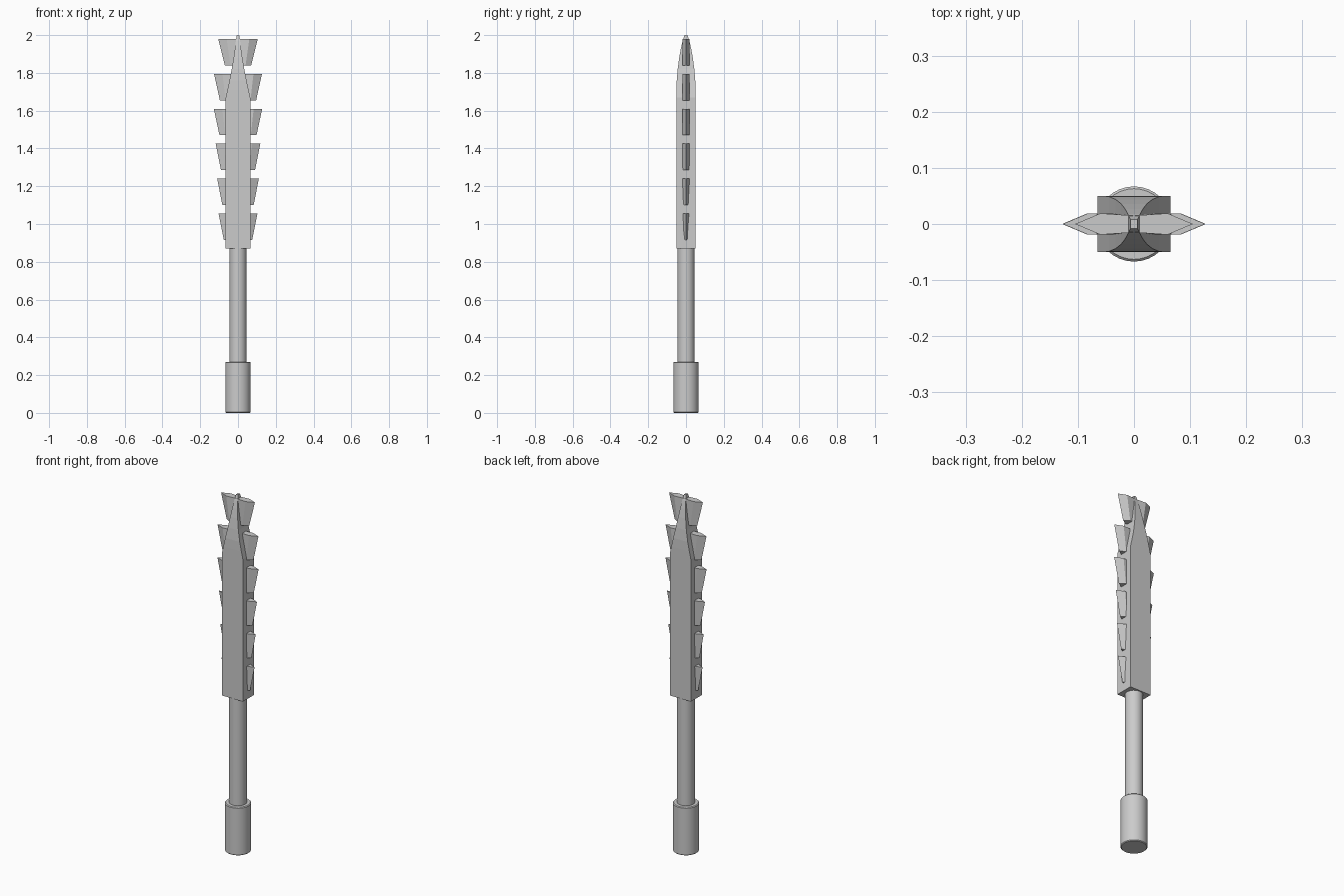
import bpy, bmesh

if "Cube" in bpy.data.objects:
    bpy.data.objects.remove(bpy.data.objects["Cube"])


def make_object(name, bm):
    bmesh.ops.recalc_face_normals(bm, faces=bm.faces)
    mesh = bpy.data.meshes.new(name)
    bm.to_mesh(mesh)
    bm.free()
    obj = bpy.data.objects.new(name, mesh)
    bpy.context.collection.objects.link(obj)
    return obj


def loft(name, rings):
    """Skin a stack of equal-length point rings and cap both ends."""
    bm = bmesh.new()
    loops = [[bm.verts.new(p) for p in ring] for ring in rings]
    n = len(loops[0])
    for a, b in zip(loops, loops[1:]):
        for i in range(n):
            j = (i + 1) % n
            bm.faces.new((a[i], a[j], b[j], b[i]))
    bm.faces.new(loops[0][::-1])
    bm.faces.new(loops[-1])
    return make_object(name, bm)


def cylinder(name, radius, z0, z1):
    bpy.ops.mesh.primitive_cylinder_add(
        vertices=32, radius=radius, depth=z1 - z0, location=(0, 0, (z0 + z1) / 2))
    obj = bpy.context.object
    obj.name = name
    bpy.ops.object.shade_smooth_by_angle()
    return obj


# Grip with a thicker pommel
pommel = cylinder("pommel", 0.067, 0, 0.27)
bevel = pommel.modifiers.new("edge", 'BEVEL')
bevel.width = 0.004
bevel.segments = 1
cylinder("handle", 0.045, 0.26, 0.88)

# Rectangular club head tapering to a point: z, half width, half depth
profile = [(0.87, 0.065, 0.05), (1.67, 0.065, 0.05), (1.71, 0.056, 0.05),
           (1.76, 0.045, 0.049), (1.82, 0.033, 0.044), (1.88, 0.023, 0.036),
           (1.93, 0.016, 0.027), (1.97, 0.011, 0.018), (1.99, 0.008, 0.011),
           (2.0, 0.006, 0.008)]
loft("club_head", [[(-x, -y, z), (x, -y, z), (x, y, z), (-x, y, z)]
                   for z, x, y in profile])

# Wedge blades along both narrow sides: z bottom, z top, tip x bottom, tip x top
blades = [(0.915, 1.055, 0.075, 0.103), (1.10, 1.24, 0.083, 0.11),
          (1.285, 1.425, 0.09, 0.118), (1.47, 1.61, 0.098, 0.128),
          (1.655, 1.795, 0.096, 0.127), (1.84, 1.98, 0.07, 0.105)]
for i, (z0, z1, t0, t1) in enumerate(blades):
    for side, s in (("left", -1), ("right", 1)):
        rings = []
        for z, tip, inset in ((z0, t0, 0.03), (z1, t1, 0.045)):
            rings.append([(s * 0.002, -0.015, z), (s * (tip - inset), -0.019, z),
                          (s * tip, 0, z), (s * (tip - inset), 0.019, z),
                          (s * 0.002, 0.015, z)])
        loft(f"blade_{side}_{i + 1}", rings)
